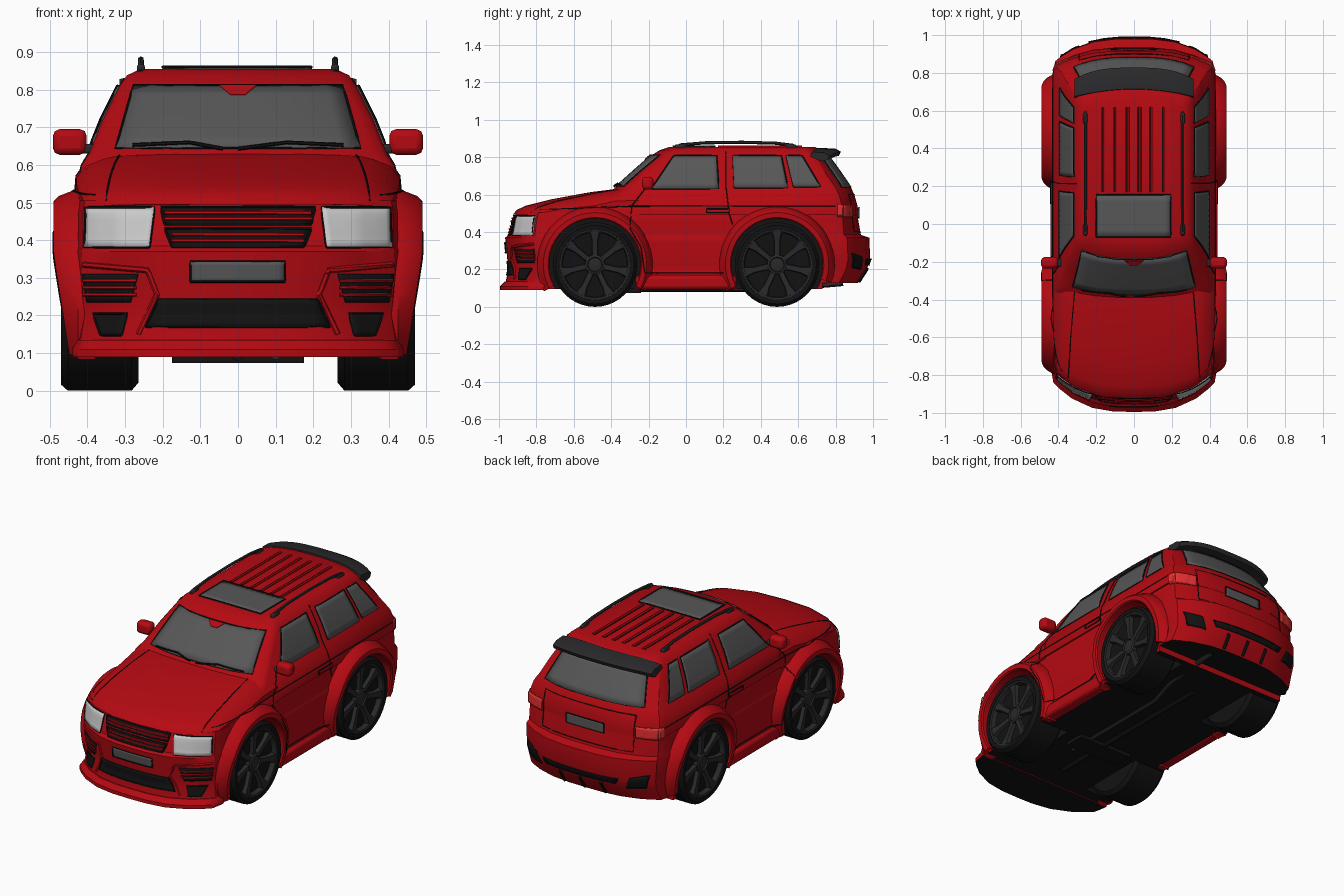
import bpy, bmesh, math
from mathutils import Vector

if "Cube" in bpy.data.objects:
    bpy.data.objects.remove(bpy.data.objects["Cube"])
C = bpy.context

def material(name, r, g, b):
    m = bpy.data.materials.new(name)
    m.diffuse_color = (r, g, b, 1)
    m.use_nodes = True
    m.node_tree.nodes["Principled BSDF"].inputs["Base Color"].default_value = m.diffuse_color
    return m
RED, LAMP = material("red_paint", .46, .003, .006), material("tail_red", .8, .03, .03)
BLACK, DARK = material("black", .006, .006, .006), material("dark_trim", .022, .022, .024)
GLASS, WHITE = material("glass", .095, .095, .095), material("headlamp", .55, .55, .55)

def smooth(ob):
    bpy.ops.object.select_all(action='DESELECT')
    ob.select_set(True)
    C.view_layer.objects.active = ob
    bpy.ops.object.shade_smooth_by_angle(angle=math.radians(32))

def mesh(name, verts, faces, mat):
    me = bpy.data.meshes.new(name)
    me.from_pydata([tuple(v) for v in verts], [], faces)
    bm = bmesh.new()
    bm.from_mesh(me)
    bmesh.ops.recalc_face_normals(bm, faces=bm.faces)
    bm.to_mesh(me)
    bm.free()
    me.materials.append(mat)
    ob = bpy.data.objects.new(name, me)
    C.collection.objects.link(ob)
    smooth(ob)
    return ob

def loft(name, rings, mat, cap=True):
    n, k = len(rings[0]), len(rings)
    f = [(i*n+j, i*n+(j+1) % n, (i+1)*n+(j+1) % n, (i+1)*n+j) for i in range(k-1) for j in range(n)]
    f += [tuple(range(n)), tuple(range((k-1)*n, k*n))] if cap else []
    return mesh(name, [v for r in rings for v in r], f, mat)

def outline(z, hw, yf, yr, bf, br):
    """Plan outline at height z, bowed at front and rear."""
    T = (0, .25, .5, .75, .9, .97)
    half = [(t*hw, yf+bf*t**3) for t in T] + [(hw, yf+1.35*bf), (hw, yr-1.35*br)]
    half += [(t*hw, yr-br*t**3) for t in reversed(T)]
    return [(x, y, z) for x, y in half + [(-x, y) for x, y in reversed(half[1:-1])]]

def box(name, lo, hi, mat, bevel=.008):
    (x0, x1), y0, y1 = sorted((lo[0], hi[0])), lo[1], hi[1]
    ob = loft(name, [[(x0, y0, z), (x1, y0, z), (x1, y1, z), (x0, y1, z)] for z in (lo[2], hi[2])], mat)
    if bevel:
        m = ob.modifiers.new("bevel", 'BEVEL')
        m.width, m.segments = bevel, 2
    return ob

def tube(name, pts, r, mat, n=6):
    pts, rings = [Vector(p) for p in pts], []
    for i, p in enumerate(pts):
        d = (pts[min(i+1, len(pts)-1)] - pts[max(i-1, 0)]).normalized()
        u = d.cross(Vector((.31, .52, .79))).normalized()
        w = d.cross(u)
        rings.append([p + r*(u*math.cos(k*math.tau/n) + w*math.sin(k*math.tau/n)) for k in range(n)])
    loft(name, rings, mat)

def lathe(name, prof, mat, n=40, cap=True):
    return loft(name, [[(x, r*math.cos(k*math.tau/n), r*math.sin(k*math.tau/n)) for k in range(n)] for x, r in prof], mat, cap)

VIEWS = {'front': (lambda a, b: (a, -2, b), (0, 1, 0)), 'back': (lambda a, b: (a, 2, b), (0, -1, 0)),
         'right': (lambda a, b: (2, a, b), (-1, 0, 0)), 'left': (lambda a, b: (-2, a, b), (1, 0, 0)),
         'top': (lambda a, b: (a, b, 2), (0, 0, -1))}

def project(pts, view, off):
    """Drop 2D points of a view onto the body surface."""
    dg, (org, d), depth, out = C.evaluated_depsgraph_get(), VIEWS[view], 1.1, []
    for a, b in pts:
        o, d = Vector(org(a, b)), Vector(d)
        hit, loc, *_ = C.scene.ray_cast(dg, o, d)
        depth = (loc-o).dot(d) if hit else depth
        out.append(o + d*(depth-off))
    return out

def seam(name, pts, view, r=.003, mat=BLACK, off=0, n=6):
    fine = [Vector(a).lerp(Vector(b), i/n) for a, b in zip(pts, pts[1:]) for i in range(n)] + [Vector(pts[-1])]
    tube(name, project(fine, view, off), r, mat)

def panel(name, quad, view, mat, edge=False, off=.002, nu=12, nv=6):
    a, b, c, d = [Vector(p) for p in quad]
    g = [a.lerp(b, i/nu).lerp(d.lerp(c, i/nu), j/nv) for j in range(nv+1) for i in range(nu+1)]
    w = nu+1
    f = [(j*w+i, j*w+i+1, j*w+w+i+1, j*w+w+i) for j in range(nv) for i in range(nu)]
    m = mesh(name, project(g, view, off), f, mat).modifiers.new("thickness", 'SOLIDIFY')
    m.thickness, m.offset = .007, 0
    if edge:
        seam(name+"_seal", quad + quad[:1], view, .0035)

def blacken(ob, test):
    ob.data.materials.append(BLACK)
    for p in ob.data.polygons:
        p.material_index = int(test(p.center, p.normal))
    smooth(ob)

# lower body with wheel arches and raised tail cut out
AX, AZ = .487, .228
CORNERS = [(s, y) for s in (1, -1) for y in (-AX, AX)]
lower = loft("lower_body", [outline(*l) for l in (
    (.095, .43, -.97, .90, .17, .10), (.13, .43, -.965, .92, .17, .11), (.20, .42, -.95, .965, .17, .12),
    (.25, .425, -.955, .985, .17, .13), (.37, .43, -.967, .98, .17, .13), (.385, .425, -.945, .935, .15, .10),
    (.47, .425, -.925, .92, .14, .09), (.505, .42, -.905, .915, .13, .09))], RED)
cutters = [box("tail_cutter", (-.6, .73, 0), (.6, 1.2, .128), RED, 0)]
for s, y in CORNERS:
    cutters.append(lathe("arch_cutter", ((.24, .25), (.7, .25)), RED))
    cutters[-1].location, cutters[-1].rotation_euler.z = (0, y, AZ), 0 if s > 0 else math.pi
for cut in cutters:
    C.view_layer.objects.active = lower
    m = lower.modifiers.new("cut", 'BOOLEAN')
    m.object, m.operation, m.solver = cut, 'DIFFERENCE', 'EXACT'
    bpy.ops.object.modifier_apply(modifier="cut")
    bpy.data.objects.remove(cut)
blacken(lower, lambda c, n: n.z < -.9 or (math.hypot(abs(c.y)-AX, c.z-AZ) < .26 and abs(c.x) > .2
                                          and (abs(n.x) < .5 or abs(c.x) < .3)))
# cabin with shoulders and roof
loft("cabin", [outline(*l) for l in (
    (.49, .432, -.45, .918, .05, .09), (.54, .430, -.45, .917, .05, .09), (.60, .415, -.42, .90, .06, .09),
    (.632, .395, -.385, .885, .07, .09), (.72, .36, -.288, .825, .07, .09), (.81, .315, -.185, .76, .07, .08),
    (.838, .295, -.14, .725, .06, .07), (.855, .26, -.09, .69, .05, .06))], RED)
# bonnet
rings = []
for y, hw, ze, zc, bow in ((-.925, .405, .485, .495, .13), (-.905, .41, .50, .518, .13), (-.86, .413, .51, .54, .12),
                           (-.72, .42, .525, .575, .07), (-.52, .428, .54, .612, .03), (-.38, .43, .565, .63, 0), (-.25, .43, .57, .635, 0)):
    h = [(t*hw, y+bow*t**3, zc+(ze-zc)*k) for t, k in ((0, 0), (.4, .02), (.75, .1), (.83, .22), (.94, .5), (1, 1))]
    h.append((hw, y+bow, .482))
    rings.append(h + [(-a, b, c) for a, b, c in reversed(h[1:])])
loft("bonnet", rings, RED)
# splitter, skid plate, sills and flared fenders
blacken(loft("front_splitter", [outline(z, w, f, -.76, .17, 0) for z, w, f in (
    (.09, .44, -.995), (.11, .44, -.995), (.135, .43, -.97))], RED), lambda c, n: n.z < -.9)
box("skid_plate", (-.175, -.36, .074), (.175, -.24, .11), BLACK, 0)
for s, y in CORNERS:
    box("sill", (s*.37, -.27, .092), (s*.442, .27, .17), RED, .02)
    rings = []
    for k in range(29):
        a = math.radians((-28 if y < 0 else -19) + (236 if y < 0 else 227)*k/28)
        xo = .49 - .16*max(0, .36-AZ-.27*math.sin(a))
        rings.append([(s*x, y+r*math.cos(a), AZ+r*math.sin(a)) for r, x in (
            (.244, .34), (.244, xo-.008), (.25, xo), (.276, xo), (.29, xo-.015), (.309, .425), (.308, .38))])
    loft("fender_flare", rings, RED)
# glazing and sunroof
panel("windscreen", [(-.325, .645), (.325, .645), (.278, .812), (-.278, .812)], 'front', GLASS, True)
panel("rear_window", [(-.32, .64), (.32, .64), (.265, .80), (-.265, .80)], 'back', GLASS, True)
panel("sunroof", [(-.2, -.07), (.195, -.07), (.195, .155), (-.2, .155)], 'top', GLASS, True)
panel("mirror_base", [(-.05, .812), (.05, .812), (.02, .787), (-.02, .787)], 'front', RED)
for v in ('right', 'left'):
    panel("front_side_window", [(-.185, .632), (.175, .632), (.165, .81), (-.065, .81)], v, GLASS, True)
    panel("rear_side_window", [(.258, .637), (.545, .637), (.51, .81), (.25, .81)], v, GLASS, True)
    panel("quarter_window", [(.575, .642), (.72, .642), (.62, .81), (.535, .81)], v, GLASS, True)
    # door seams, belt line and handles
    seam("belt_line", [(-.78, .52), (-.3, .538), (.8, .54)], v, n=14)
    seam("front_door_seam", [(-.22, .63), (-.29, .54), (-.30, .42), (-.24, .32), (-.22, .18), (.2, .18)], v)
    seam("middle_door_seam", [(.215, .83), (.215, .63), (.23, .5), (.25, .44)], v)
    panel("door_handle", [(.11, .506), (.23, .506), (.23, .524), (.11, .524)], v, RED, True, .008)
    panel("tail_lamp_side", [(.81, .482), (.87, .482), (.87, .545), (.81, .545)], v, LAMP)
# front lights, intakes, tail lamps, wipers
for s in (1, -1):
    panel("headlamp", [(s*.235, .382), (s*.408, .382), (s*.405, .487), (s*.222, .487)], 'front', WHITE, True, .006)
    panel("corner_intake", [(s*.31, .148), (s*.365, .148), (s*.385, .205), (s*.295, .205)], 'front', BLACK, True)
    panel("brake_duct", [(s*.285, .235), (s*.40, .235), (s*.412, .31), (s*.265, .31)], 'front', BLACK)
    for z in (.255, .274, .292):
        seam("duct_slat", [(s*.27, z), (s*.41, z)], 'front', .005, RED)
    seam("bumper_crease", [(s*.41, .335), (s*.24, .32), (s*.215, .255), (s*.265, .15)], 'front', .008, RED)
    panel("tail_lamp", [(s*.30, .482), (s*.415, .482), (s*.415, .545), (s*.30, .545)], 'back', LAMP, off=.004)
    panel("rear_vent", [(s*.27, .20), (s*.37, .21), (s*.39, .285), (s*.30, .265)], 'back', BLACK, True)
    seam("bonnet_seam", [(s*.315, -.36), (s*.335, -.6), (s*.35, -.83)], 'top')
    seam("wiper", [(s*.28, .653), (s*.13, .66), (s*.02-.02, .643)], 'front', .005, off=.008)
# grille, plates and lower intake
for w0, w1, z0, z1 in ((.195, .205, .442, .488), (.175, .195, .382, .432)):
    panel("grille", [(-w0, z0), (w0, z0), (w1, z1), (-w1, z1)], 'front', BLACK, True)
    for z in (z0*.67+z1*.33, z0*.33+z1*.67):
        seam("grille_slat", [(-w0, z), (w0, z)], 'front', .0055, RED, n=12)
panel("front_plate", [(-.127, .29), (.125, .29), (.125, .342), (-.127, .342)], 'front', GLASS, True, .005)
panel("lower_intake", [(-.245, .17), (.245, .17), (.212, .242), (-.212, .242)], 'front', BLACK, True)
panel("rear_plate", [(-.12, .475), (.12, .475), (.12, .53), (-.12, .53)], 'back', GLASS, True, .006)
# tailgate seams and diffuser
seam("tailgate_seam", [(-.29, .60), (-.29, .40), (.29, .40), (.29, .60), (-.29, .60)], 'back')
panel("rear_slot", [(-.22, .225), (.22, .225), (.24, .255), (-.24, .255)], 'back', BLACK, True)
for x in (-.13, 0, .13):
    seam("diffuser_fin", [(x, .135), (x, .21)], 'back', .01)
# roof ribs, rails and door mirrors
for x in [-.16 + .064*k for k in range(6)]:
    seam("roof_groove", [(x-.01, .17), (x-.01, .62)], 'top')
    seam("roof_rib", [(x, .17), (x, .62)], 'top', .008, RED)
for s in (1, -1):
    tube("roof_rail", [(s*.258, y, z) for y, z in (
        (-.06, .845), (-.03, .866), (.1, .877), (.3, .88), (.48, .875), (.57, .864), (.6, .845))], .0085, DARK)
    for y in (-.03, .56):
        box("rail_foot", (s*.258-.011, y-.03, .835), (s*.258+.011, y+.03, .868), DARK)
    box("door_mirror", (s*.402, -.235, .627), (s*.492, -.175, .695), RED, .018)
    box("mirror_arm", (s*.36, -.225, .63), (s*.42, -.185, .655), DARK)
# roof spoiler
rings = []
for k in range(17):
    t = abs(k-8)/8
    yr, yf, dz = .828-.06*t**3, .715-.04*t*t, -.022*t**4
    rings.append([(-.315+.63*k/16, y, z+dz) for y, z in (
        (yf, .85), (yr-.03, .846), (yr, .83), (yr-.01, .808), (.73, .80), (yf-.01, .825))])
loft("roof_spoiler", rings, DARK)
# wheels: tyre, rim ring, hub and spokes
for s, y in CORNERS:
    parts = [lathe("tyre", ((.265, .05), (.265, .205), (.283, .226), (.452, .226), (.47, .21), (.468, .188), (.435, .182), (.425, .02)), BLACK),
             lathe("rim", ((.43, .172), (.462, .178), (.466, .19), (.458, .194), (.43, .19), (.43, .172)), DARK, 40, False),
             lathe("hub", ((.42, .055), (.45, .052), (.456, .04), (.448, .036), (.452, .02), (.452, .004)), DARK, 24)]
    for k in range(7):
        parts.append(loft("spoke", [[(x0, -w, r), (x0, w, r), (x1, w*.7, r), (x1, -w*.7, r)] for r, w, x0, x1 in (
            (.035, .018, .42, .446), (.13, .019, .42, .452), (.182, .036, .425, .46))], DARK))
        parts[-1].rotation_euler.x = k*math.tau/7
    for p in parts:
        p.location, p.rotation_euler.z = (0, y, .226), 0 if s > 0 else math.pi
# underbody: drive shaft, exhaust and frame
tube("drive_shaft", [(0, -.6, .098), (0, .5, .098)], .02, BLACK)
tube("exhaust", [(.1, -.4, .095), (.1, .3, .095), (.16, .5, .095), (.16, .84, .125)], .014, DARK)
